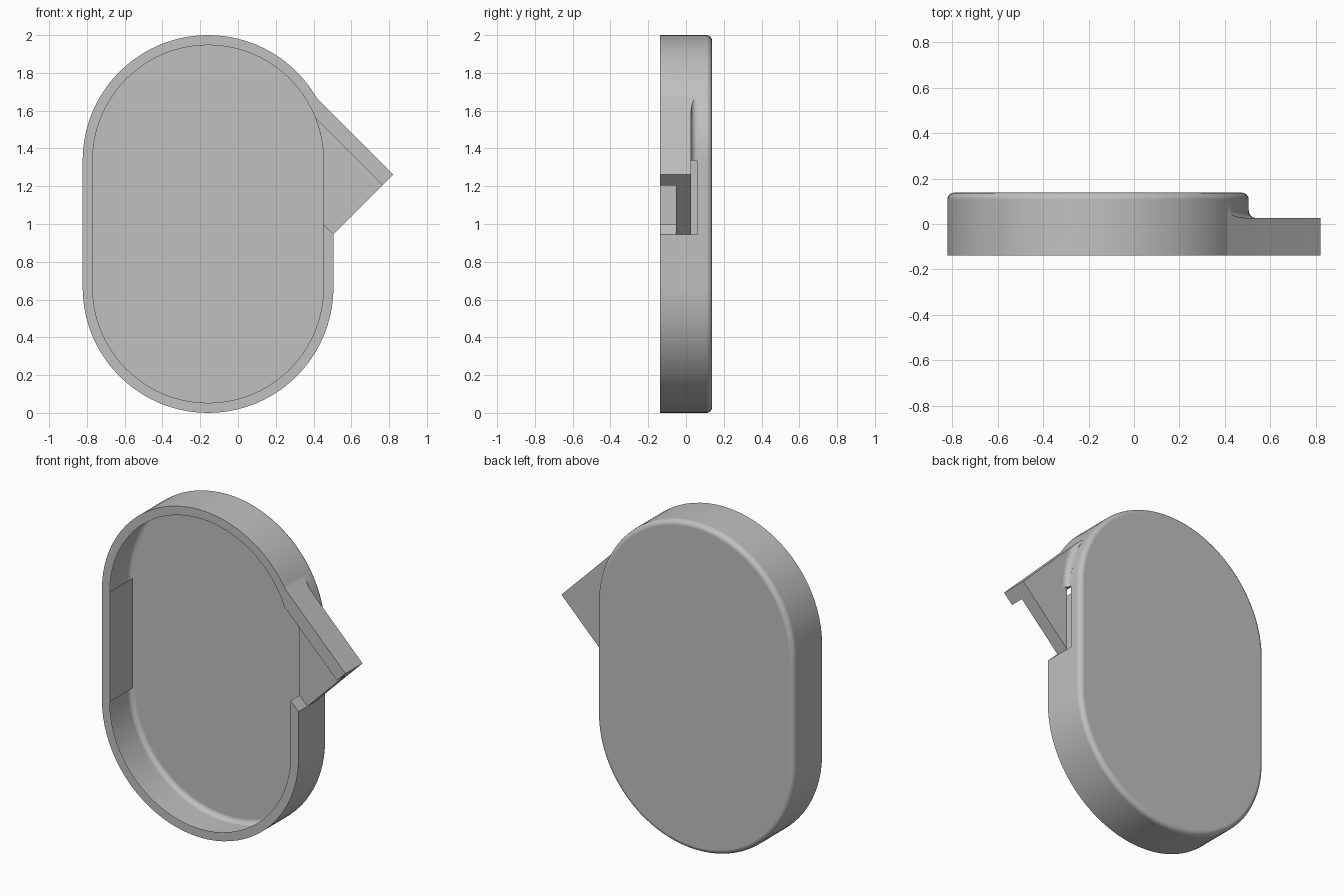
import bpy, bmesh, math
from mathutils import Vector

cube = bpy.data.objects.get("Cube")
if cube:
    bpy.data.objects.remove(cube, do_unlink=True)

CX, RADIUS, RIM = -0.1585, 0.664, 0.053
INNER = RADIUS - RIM
Z_LOW, Z_HIGH = RADIUS, 2 - RADIUS
FRONT, BACK = -0.138, 0.138
SPOUT_BACK, FILLET = 0.027, 0.032
SPOUT_LOW, SPOUT_TOP, SPOUT_END = 1.451, 2.085, -0.44   # x+z, x+z, x-z

grey = bpy.data.materials.new("plain grey")
grey.use_nodes = True
grey.diffuse_color = (0.53, 0.53, 0.53, 1)
grey.node_tree.nodes["Principled BSDF"].inputs["Base Color"].default_value = (0.53, 0.53, 0.53, 1)


def make_object(name, bm):
    bmesh.ops.recalc_face_normals(bm, faces=bm.faces)
    mesh = bpy.data.meshes.new(name)
    bm.to_mesh(mesh)
    bm.free()
    mesh.materials.append(grey)
    obj = bpy.data.objects.new(name, mesh)
    bpy.context.collection.objects.link(obj)
    return obj


def loft(name, rings):
    """Skin a list of matching closed rings and cap both ends."""
    bm = bmesh.new()
    loops = [[bm.verts.new(p) for p in ring] for ring in rings]
    for a, b in zip(loops, loops[1:]):
        for i in range(len(a)):
            j = (i + 1) % len(a)
            bm.faces.new((a[i], a[j], b[j], b[i]))
    bm.faces.new(loops[0])
    bm.faces.new(loops[-1])
    return make_object(name, bm)


def stadium(r, y, steps=40):
    ring = []
    for start, z in ((0, Z_HIGH), (math.pi, Z_LOW)):
        for i in range(steps + 1):
            a = start + math.pi * i / steps
            ring.append((CX + r * math.cos(a), y, z + r * math.sin(a)))
    return ring


def rounded_stadium(name, r, front, back, fillet, steps=8):
    rings = [stadium(r, front)]
    for i in range(steps + 1):
        a = math.pi / 2 * i / steps
        rings.append(stadium(r - fillet * (1 - math.cos(a)),
                             back - fillet * (1 - math.sin(a))))
    return loft(name, rings)


def slanted_block(name, low, high, start, end, front, back):
    """Box turned 45 degrees, bounded by x+z and x-z values."""
    corners = ((low, start), (low, end), (high, end), (high, start))
    return loft(name, [[((s + d) / 2, y, (s - d) / 2) for s, d in corners]
                       for y in (front, back)])


def combine(target, other, operation):
    mod = target.modifiers.new(operation.lower(), 'BOOLEAN')
    mod.operation, mod.solver, mod.object = operation, 'EXACT', other
    bpy.context.view_layer.objects.active = target
    bpy.ops.object.modifier_apply(modifier=mod.name)
    bpy.data.objects.remove(other, do_unlink=True)


def smooth(obj):
    bpy.ops.object.select_all(action='DESELECT')
    obj.select_set(True)
    bpy.context.view_layer.objects.active = obj
    bpy.ops.object.shade_smooth_by_angle(angle=math.radians(30))
    mod = obj.modifiers.new("weighted_normals", 'WEIGHTED_NORMAL')
    mod.keep_sharp = True


# Tray shell with its slanted spout
tray = rounded_stadium("tray_with_spout", RADIUS, FRONT, BACK, 0.03)
combine(tray, slanted_block("spout_block", SPOUT_LOW, SPOUT_TOP, -1.3, SPOUT_END,
                            FRONT, SPOUT_BACK), 'UNION')
combine(tray, loft("cavity", [stadium(INNER, FRONT - 0.1), stadium(INNER, BACK - RIM)]),
        'DIFFERENCE')

# Open channel through the wall and along the spout
combine(tray, slanted_block("channel", SPOUT_LOW, 1.97, -1.2, SPOUT_END + 0.2,
                            FRONT - 0.1, -0.053), 'DIFFERENCE')

# Narrow slot in the straight wall behind the spout
slot_x, slot_z = CX + RADIUS, SPOUT_LOW - CX - RADIUS
slot_in = slot_x - 0.025
slot = loft("slot", [[(x, y, z) for x, z in ((slot_in, slot_z), (slot_x + 0.05, slot_z),
                                            (slot_x + 0.05, Z_HIGH), (slot_in, Z_HIGH))]
                     for y in (SPOUT_BACK, SPOUT_BACK + FILLET)])
combine(tray, slot, 'DIFFERENCE')


def on_inner_wall(p):
    dz = p.z - min(max(p.z, Z_LOW), Z_HIGH)
    return abs(math.hypot(p.x - CX, dz) - INNER) < 0.002


def in_slot(p):
    return (slot_in - 0.001 < p.x < slot_x + 0.001 and slot_z - 0.001 < p.z < Z_HIGH + 0.001
            and SPOUT_BACK - 0.001 < p.y < SPOUT_BACK + FILLET + 0.001)


# Open the thin shell: only the straight inner walls stay, and the slot is a plain opening
bm = bmesh.new()
bm.from_mesh(tray.data)
bm.normal_update()
removed = []
for face in bm.faces:
    points = [v.co for v in face.verts]
    curved_or_floor = all(map(on_inner_wall, points)) and abs(face.normal.x) < 0.9999
    if curved_or_floor or all(map(in_slot, points)):
        removed.append(face)
bmesh.ops.delete(bm, geom=removed, context='FACES')
bm.to_mesh(tray.data)
bm.free()
smooth(tray)

# Concave fillet where the spout meets the curved wall
profile = [(-0.01, -0.01)]
for i in range(9):
    a = math.pi / 2 * i / 8
    profile.append((FILLET * (1 - math.sin(a)), FILLET * (1 - math.cos(a))))
profile.append((-0.01, FILLET))
rings = []
for i in range(13):
    a = math.radians(36) * i / 12
    rings.append([(CX + (RADIUS + out) * math.cos(a), SPOUT_BACK + up,
                   Z_HIGH + (RADIUS + out) * math.sin(a)) for out, up in profile])
fillet = loft("spout_fillet", rings)
bm = bmesh.new()
bm.from_mesh(fillet.data)
cut = bmesh.ops.bisect_plane(bm, geom=bm.verts[:] + bm.edges[:] + bm.faces[:],
                             plane_co=Vector((SPOUT_TOP, 0, 0)),
                             plane_no=Vector((1, 0, 1)), clear_outer=True)
bmesh.ops.holes_fill(bm, edges=[e for e in cut["geom_cut"] if isinstance(e, bmesh.types.BMEdge)])
bm.to_mesh(fillet.data)
bm.free()
smooth(fillet)
